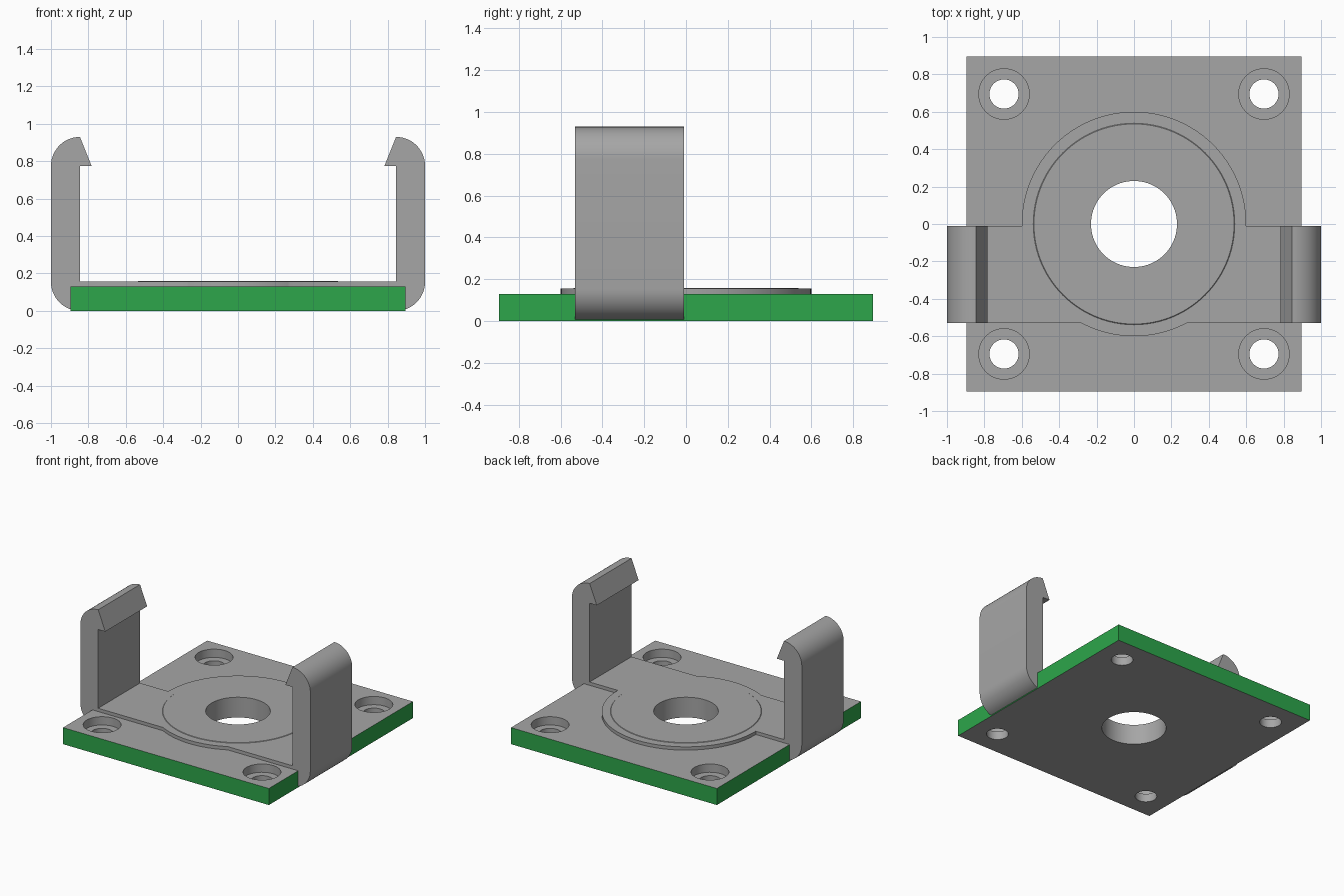
import bpy, bmesh, math
from mathutils import Matrix

if "Cube" in bpy.data.objects:
    bpy.data.objects.remove(bpy.data.objects["Cube"])


def material(name, rgb):
    m = bpy.data.materials.new(name)
    m.diffuse_color = (*rgb, 1)
    m.use_nodes = True
    m.node_tree.nodes["Principled BSDF"].inputs["Base Color"].default_value = m.diffuse_color
    return m


GREY = material("grey", (0.38, 0.38, 0.38))
GREEN = material("green", (0.026, 0.38, 0.069))


def finish(name, bm):
    bmesh.ops.recalc_face_normals(bm, faces=bm.faces)
    me = bpy.data.meshes.new(name)
    bm.to_mesh(me)
    bm.free()
    ob = bpy.data.objects.new(name, me)
    bpy.context.collection.objects.link(ob)
    me.materials.append(GREY)
    return ob


def box(name, x0, x1, y0, y1, z0, z1):
    bm = bmesh.new()
    mat = Matrix.Translation(((x0 + x1) / 2, (y0 + y1) / 2, (z0 + z1) / 2)) \
        @ Matrix.Diagonal((x1 - x0, y1 - y0, z1 - z0, 1))
    bmesh.ops.create_cube(bm, size=1, matrix=mat)
    return finish(name, bm)


def cylinder(name, x, y, r, z0, z1, r_top=None, n=96):
    bm = bmesh.new()
    bmesh.ops.create_cone(bm, cap_ends=True, segments=n, radius1=r, radius2=r_top or r,
                          depth=z1 - z0, matrix=Matrix.Translation((x, y, (z0 + z1) / 2)))
    return finish(name, bm)


def boolean(ob, tools, op):
    for t in tools:
        mod = ob.modifiers.new("cut", 'BOOLEAN')
        mod.operation, mod.solver, mod.object = op, 'EXACT', t
        bpy.context.view_layer.objects.active = ob
        bpy.ops.object.modifier_apply(modifier=mod.name)
        bpy.data.objects.remove(t)


def smooth(ob):
    bpy.ops.object.select_all(action='DESELECT')
    ob.select_set(True)
    bpy.context.view_layer.objects.active = ob
    bpy.ops.object.shade_smooth_by_angle(angle=math.radians(30))


H, T, W = 0.895, 0.13, 0.155   # plate half width, plate top, bracket thickness
BORE, HOLE = 0.23, 0.695

# Base plate with centre bore and four counterbored screw holes
plate = box("base_plate", -H, H, -H, H, 0, T)
cuts = [cylinder("bore", 0, 0, BORE, -0.1, 0.3)]
for sx in (-1, 1):
    for sy in (-1, 1):
        cuts.append(cylinder("hole", sx * HOLE, sy * HOLE, 0.078, -0.1, 0.3, n=48))
        cuts.append(cylinder("counterbore", sx * HOLE, sy * HOLE, 0.135, 0.065, 0.3, n=48))
boolean(plate, cuts, 'DIFFERENCE')

# Green outer rim of the plate
plate.data.materials.append(GREEN)
for f in plate.data.polygons:
    if max(abs(f.center.x), abs(f.center.y)) > H - 0.001:
        f.material_index = 1
smooth(plate)

# Clip profile, right half: under the bar, round the arm, over the hook, back inside
half = [(H, T)]
cx = 1 - W
start = -math.acos((H - cx) / W)
half += [(cx + W * math.cos(start * (1 - i / 10)), W + W * math.sin(start * (1 - i / 10)))
         for i in range(11)]
half += [(cx + W * math.cos(math.pi / 40 * i), 0.775 + W * math.sin(math.pi / 40 * i))
         for i in range(21)]
half += [(0.783, 0.775), (cx, 0.775), (cx, W + 0.001)]
outline = half + [(-x, z) for x, z in reversed(half)]

# Spring clip: extruded profile joined with the round seat, then bored
bm = bmesh.new()
face = bm.faces.new([bm.verts.new((x, -0.53, z)) for x, z in outline])
ext = bmesh.ops.extrude_face_region(bm, geom=[face])
bmesh.ops.translate(bm, vec=(0, 0.52, 0),
                    verts=[v for v in ext["geom"] if isinstance(v, bmesh.types.BMVert)])
clip = finish("spring_clip", bm)
boolean(clip, [cylinder("seat", 0, 0, 0.6, T, W + 0.001)], 'UNION')
boolean(clip, [cylinder("bore", 0, 0, BORE, -0.1, 0.3)], 'DIFFERENCE')
smooth(clip)

# Faint raised pad on the seat
pad = cylinder("seat_pad", 0, 0, 0.54, W, W + 0.004, 0.535)
boolean(pad, [cylinder("bore", 0, 0, BORE, -0.1, 0.3)], 'DIFFERENCE')
smooth(pad)
